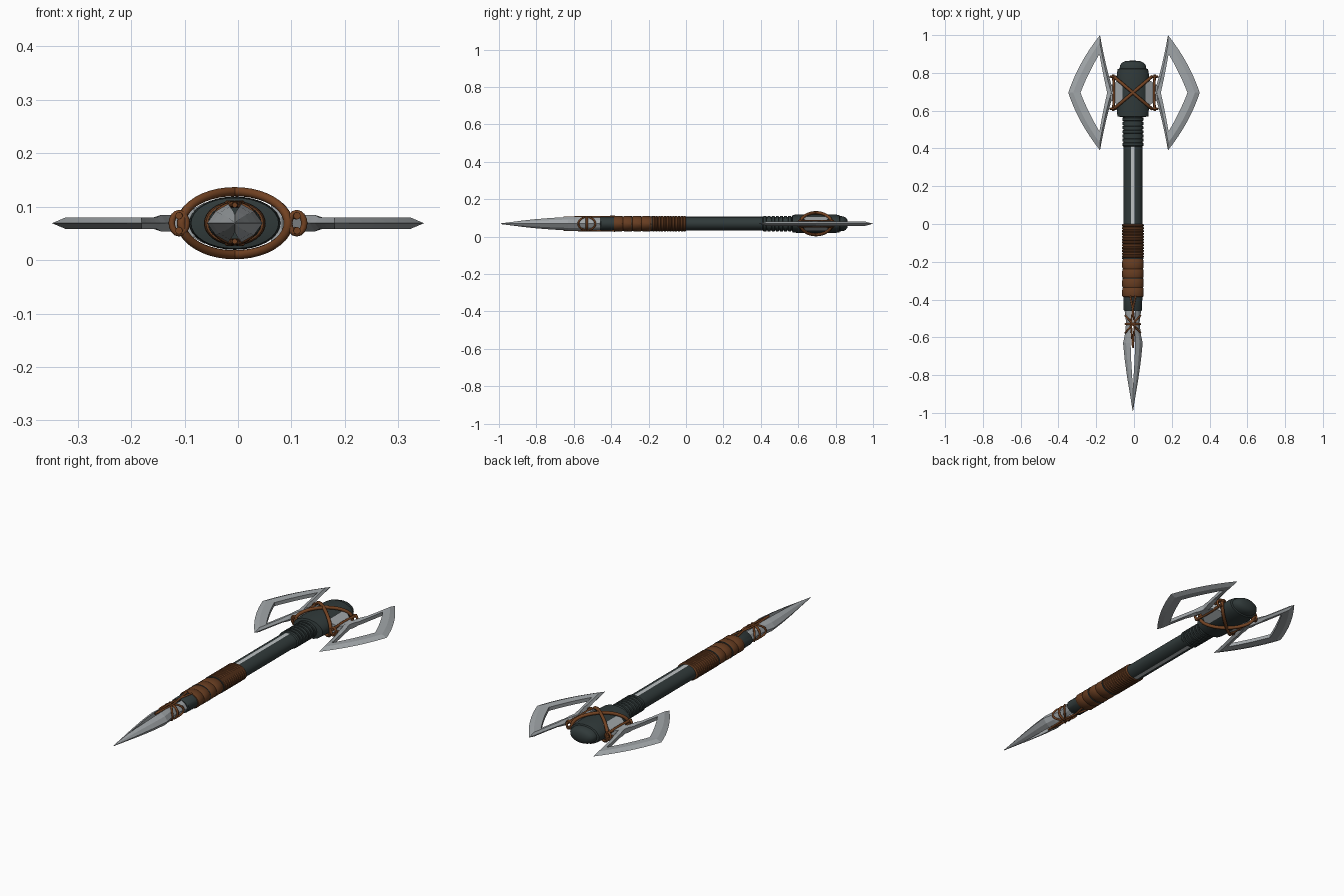
import bpy, bmesh, math
from mathutils import Vector

cube = bpy.data.objects.get("Cube")
if cube:
    bpy.data.objects.remove(cube)

CX, CZ = -0.006, 0.069     # axis of the shaft
HEAD_Y = 0.695             # middle of the axe head


def material(name, r, g, b):
    m = bpy.data.materials.new(name)
    m.use_nodes = True
    m.diffuse_color = (r, g, b, 1)
    m.node_tree.nodes["Principled BSDF"].inputs["Base Color"].default_value = (r, g, b, 1)
    return m


DARK = material("dark slate", 0.03, 0.042, 0.042)
LEATHER = material("brown leather", 0.135, 0.046, 0.015)
CORD = material("tan cord", 0.17, 0.055, 0.016)
STEEL = material("steel", 0.36, 0.385, 0.4)
INLAY = material("pale inlay", 0.5, 0.53, 0.54)


def finish(name, bm, mats, smooth=None):
    bmesh.ops.recalc_face_normals(bm, faces=bm.faces)
    me = bpy.data.meshes.new(name)
    bm.to_mesh(me)
    bm.free()
    ob = bpy.data.objects.new(name, me)
    bpy.context.collection.objects.link(ob)
    for m in mats:
        me.materials.append(m)
    if smooth:
        bpy.ops.object.select_all(action="DESELECT")
        ob.select_set(True)
        bpy.context.view_layer.objects.active = ob
        bpy.ops.object.shade_smooth_by_angle(angle=math.radians(smooth))
    return ob


def loft(bm, rings, wrap=False):
    """Skin closed loops of points; cap the ends or join last to first."""
    vs = [[bm.verts.new(p) for p in ring] for ring in rings]
    n = len(vs[0])
    pairs = list(zip(vs, vs[1:])) + ([(vs[-1], vs[0])] if wrap else [])
    for a, b in pairs:
        for i in range(n):
            j = (i + 1) % n
            bm.faces.new((a[i], a[j], b[j], b[i]))
    if not wrap:
        bm.faces.new(vs[0])
        bm.faces.new(vs[-1])


def turned(name, profile, ratio, mats, smooth=35, seg=32):
    """Oval lathe along y; profile holds (y, half width), ratio is height / width."""
    bm = bmesh.new()
    loft(bm, [[(CX + r * math.sin(math.tau * k / seg), y,
                CZ + ratio * r * math.cos(math.tau * k / seg)) for k in range(seg)]
              for y, r in profile])
    return finish(name, bm, mats, smooth)


def cord(name, points, radius, mat=CORD, closed=True):
    cu = bpy.data.curves.new(name, "CURVE")
    cu.dimensions = "3D"
    cu.bevel_depth = radius
    cu.bevel_resolution = 2
    cu.use_fill_caps = True
    sp = cu.splines.new("POLY")
    sp.points.add(len(points) - 1)
    for p, co in zip(sp.points, points):
        p.co = (*co, 1)
    sp.use_cyclic_u = closed
    cu.materials.append(mat)
    ob = bpy.data.objects.new(name, cu)
    bpy.context.collection.objects.link(ob)
    return ob


def oval_loop(y, slant, rx, rz, n=40, cx=CX):
    return [(cx + rx * math.cos(t), y + slant * math.cos(t), CZ + rz * math.sin(t))
            for t in (math.tau * k / n for k in range(n))]


# Shaft with pale strips along top and bottom
shaft = turned("shaft", [(-0.05, 0.05), (0.43, 0.05)], 0.75, [DARK, INLAY])
for f in shaft.data.polygons:
    if abs(f.normal.z) > 0.985:
        f.material_index = 1

# Ribbed neck under the head
neck = [(0.41, 0.05)]
for k in range(7):
    y = 0.415 + k * 0.022
    neck += [(y, 0.056), (y + 0.014, 0.056), (y + 0.016, 0.05), (y + 0.021, 0.05)]
turned("neck", neck + [(0.58, 0.055)], 0.74, [DARK])

# Head with domed end
turned("head", [(0.565, 0.055), (0.57, 0.082), (0.6, 0.084), (0.64, 0.086), (0.75, 0.086),
                (0.8, 0.084), (0.82, 0.08), (0.823, 0.07), (0.84, 0.068), (0.853, 0.058),
                (0.862, 0.04), (0.865, 0.01)], 0.58, [DARK])

# Leather grip: corded upper half, wrapped lower half
grip = [(-0.386, 0.05)]
for k in range(4):
    y = -0.385 + k * 0.05
    grip += [(y, 0.054), (y + 0.005, 0.057), (y + 0.044, 0.056), (y + 0.048, 0.053)]
for k in range(12):
    y = -0.18 + k * 0.015
    grip += [(y, 0.053), (y + 0.004, 0.058), (y + 0.011, 0.058)]
turned("grip", grip + [(0.0, 0.053), (0.001, 0.05)], 0.72, [LEATHER])
for y in (-0.29, -0.182):
    turned("grip_seam", [(y - 0.002, 0.0575), (y + 0.002, 0.0575)], 0.73, [DARK])

# Lower collar
turned("collar", [(-0.46, 0.045), (-0.455, 0.049), (-0.38, 0.05)], 0.74, [DARK])


# Split spike: two mirrored prongs meeting at the point
def prong_ring(side, y, gap, w, h):
    half = [(gap, h), (gap + (w - gap) * 0.6, h * 0.62), (w, 0)]
    pts = half + [(x, -z) for x, z in reversed(half[:2])]
    return [(CX + side * x, y, CZ + z) for x, z in pts]


for side, label in ((1, "left"), (-1, "right")):
    bm = bmesh.new()
    loft(bm, [prong_ring(side, *s) for s in (
        (-0.44, 0.012, 0.046, 0.033), (-0.52, 0.012, 0.036, 0.033),
        (-0.58, 0.012, 0.041, 0.036), (-0.63, 0.012, 0.052, 0.036),
        (-0.72, 0.009, 0.043, 0.031), (-0.82, 0.003, 0.029, 0.023),
        (-0.88, 0.0, 0.019, 0.016), (-0.99, 0.0, 0.001, 0.002))])
    finish(label + "_spike_prong", bm, [STEEL])


# Axe blades: pierced crescents with a bevelled edge
def bend(a, c, b, n=8):
    a, b, c = Vector(a), Vector(b), Vector(c)
    return [a * (1 - t) ** 2 + c * 2 * t * (1 - t) + b * t * t for t in (k / n for k in range(n))]


def outline(outer, ctrl_a, tip, ctrl_b, inner):
    """Upper half from the outer belly over the tip to the inner edge, then mirrored."""
    half = bend(outer, ctrl_a, tip) + bend(tip, ctrl_b, inner) + [Vector(inner)]
    return half + [Vector((p.x, -p.y)) for p in reversed(half[1:-1])]


edge = outline((0.348, 0), (0.295, 0.16), (0.18, 0.305), (0.145, 0.11), (0.105, 0))
hole = outline((0.283, 0), (0.245, 0.1), (0.183, 0.205), (0.165, 0.1), (0.142, 0))
ridge = [e.lerp(h, 0.4) for e, h in zip(edge, hole)]


def level(points, side, h):
    return [(side * p.x, HEAD_Y + p.y, CZ + h * (1.4 if p.x < 0.15 else 1)) for p in points]


for side, label in ((1, "left"), (-1, "right")):
    bm = bmesh.new()
    loft(bm, [level(edge, side, 0), level(ridge, side, 0.011), level(hole, side, 0.009),
              level(hole, side, -0.009), level(ridge, side, -0.011)], wrap=True)
    finish(label + "_axe_blade", bm, [STEEL])

    # Socket joining blade to head
    bm = bmesh.new()
    loft(bm, [[(side * x, HEAD_Y + sy * w, CZ + sz * h)
               for sy, sz in ((-1, -1), (1, -1), (1, 1), (-1, 1))]
              for x, w, h in ((0.062, 0.06, 0.039), (0.082, 0.065, 0.028),
                              (0.1, 0.055, 0.018), (0.125, 0.035, 0.013))])
    finish(label + "_blade_socket", bm, [STEEL])

    # Cord bound along the root of the blade
    for z in (-0.014, 0.014):
        cord(label + "_root_cord", [(side * (0.106 + 0.5 * v * v), HEAD_Y + v, CZ + z)
                                    for v in (k * 0.032 for k in range(-3, 4))],
             0.007, closed=False)
    for v in (-0.085, 0.085):
        cord(label + "_root_knot", oval_loop(HEAD_Y + v, 0, 0.014, 0.019, 16, side * 0.11), 0.006)

# Crossed straps over the head
for slant in (0.085, -0.085):
    cord("head_strap", oval_loop(HEAD_Y, slant, 0.1, 0.059), 0.0085)

# Lacing that ties the spike to the grip
for slant in (0.045, -0.045):
    cord("spike_lacing", oval_loop(-0.53, slant, 0.04, 0.035), 0.005)
cord("spike_binding", oval_loop(-0.53, 0, 0.038, 0.035), 0.006)
for s in (1, -1):
    for dx in (0.014, -0.014):
        cord("collar_lacing", [(CX + dx, -0.38, CZ + s * 0.038), (CX, -0.45, CZ + s * 0.037),
                               (CX - dx * 0.7, -0.53, CZ + s * 0.036),
                               (CX, -0.655, CZ + s * 0.034)], 0.005, closed=False)
